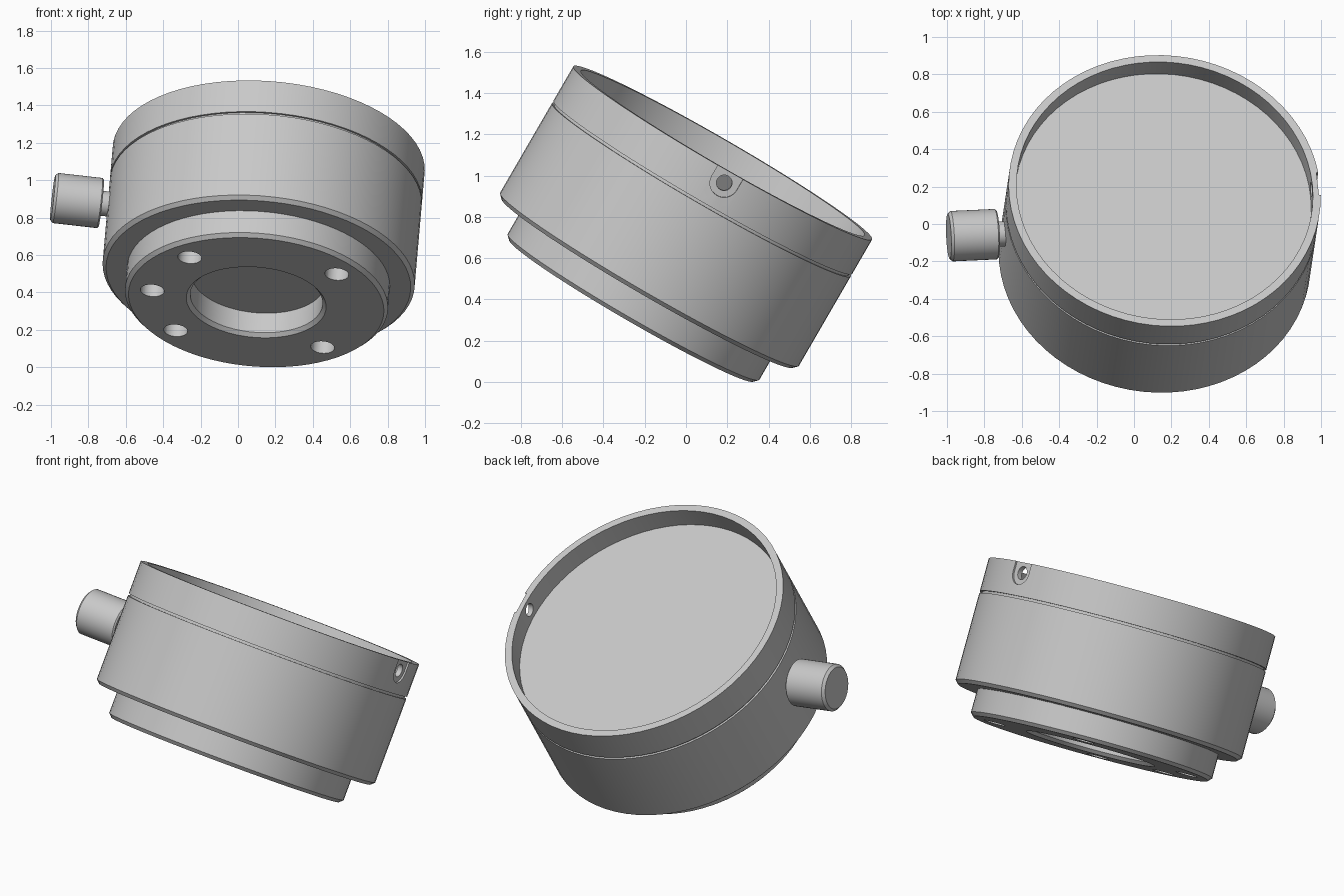
import bpy, bmesh
from math import radians, sin, cos, pi
from mathutils import Matrix, Vector

cube = bpy.data.objects.get("Cube")
if cube:
    bpy.data.objects.remove(cube, do_unlink=True)

grey = bpy.data.materials.new("light_grey")
grey.use_nodes = True
grey.diffuse_color = (0.58, 0.58, 0.58, 1)
grey.node_tree.nodes["Principled BSDF"].inputs["Base Color"].default_value = (0.58, 0.58, 0.58, 1)

# Whole gauge leans back; local z is its axis, with z = 0 at the rim
PLACE = (Matrix.Translation((0.164, 0.178, 1.11)) @ Matrix.Rotation(radians(5), 4, 'Y')
         @ Matrix.Rotation(radians(-30), 4, 'X') @ Matrix.Rotation(radians(3), 4, 'Z'))


def finish(name, bm, local=Matrix()):
    bmesh.ops.recalc_face_normals(bm, faces=bm.faces)
    mesh = bpy.data.meshes.new(name)
    bm.to_mesh(mesh)
    bm.free()
    mesh.materials.append(grey)
    obj = bpy.data.objects.new(name, mesh)
    obj.matrix_world = PLACE @ local
    bpy.context.collection.objects.link(obj)
    return obj


def lathe(name, profile, steps=72, closed=False, local=Matrix()):
    bm = bmesh.new()
    verts = [bm.verts.new((r, 0, z)) for r, z in profile]
    pairs = list(zip(verts, verts[1:]))
    if closed:
        pairs.append((verts[-1], verts[0]))
    edges = [bm.edges.new(p) for p in pairs]
    bmesh.ops.spin(bm, geom=verts + edges, cent=(0, 0, 0), axis=(0, 0, 1),
                   angle=2 * pi, steps=steps)
    bmesh.ops.remove_doubles(bm, verts=bm.verts, dist=1e-5)
    return finish(name, bm, local)


def rod(name, radius, low, high, local):
    return lathe(name, [(0, low), (radius, low), (radius, high), (0, high)], 32, local=local)


def select_only(obj):
    bpy.ops.object.select_all(action='DESELECT')
    obj.select_set(True)
    bpy.context.view_layer.objects.active = obj


def cut(obj, cutters):
    bpy.context.view_layer.update()
    for cutter in cutters:
        cutter.hide_render = True
        mod = obj.modifiers.new("cut", 'BOOLEAN')
        mod.operation = 'DIFFERENCE'
        mod.solver = 'EXACT'
        mod.object = cutter
        select_only(obj)
        bpy.ops.object.modifier_apply(modifier=mod.name)
        bpy.data.objects.remove(cutter, do_unlink=True)


# Housing with stepped foot, bottom recess and the groove under the bezel
housing = lathe("housing", [
    (0, -0.744), (0.355, -0.744), (0.355, -0.865), (0.375, -0.885), (0.685, -0.885),
    (0.705, -0.865), (0.705, -0.73), (0.817, -0.73), (0.837, -0.71), (0.837, -0.207),
    (0.825, -0.207), (0.825, -0.193), (0, -0.193)])

# Mounting holes in the foot
cut(housing, [rod("hole_cutter", 0.064, -1, -0.74, Matrix.Translation(
    (0.56 * cos(radians(a)), 0.56 * sin(radians(a)), 0))) for a in (45, 135, 180, 225, 315)])

# Bezel ring and recessed face plate
bezel = lathe("bezel", [(0.795, 0), (0.837, 0), (0.837, -0.193), (0.795, -0.193)], closed=True)
face_plate = lathe("face_plate", [(0, -0.126), (0.796, -0.126), (0.796, -0.19), (0, -0.19)])

# Flat U-shaped seat and through hole in the side of the bezel
bm = bmesh.new()
outline = [(0.07 * cos(pi + pi * i / 16), 0.07 * sin(pi + pi * i / 16) - 0.06) for i in range(17)]
outline += [(0.07, 0.1), (-0.07, 0.1)]
seat = bm.faces.new([bm.verts.new((0.824, y, z)) for y, z in outline])
side = bmesh.ops.extrude_face_region(bm, geom=[seat])["geom"]
bmesh.ops.translate(bm, vec=Vector((0.1, 0, 0)),
                    verts=[v for v in side if isinstance(v, bmesh.types.BMVert)])
seat_cutter = finish("seat_cutter", bm)
side_hole = rod("side_hole_cutter", 0.038, 0.7, 0.95,
                Matrix.Translation((0, 0, -0.06)) @ Matrix.Rotation(radians(90), 4, 'Y'))
cut(bezel, [seat_cutter, side_hole])

# Side knob on a thin neck
knob = lathe("side_knob", [
    (0, 0.8), (0.067, 0.8), (0.067, 0.873), (0.127, 0.873), (0.135, 0.881),
    (0.135, 1.119), (0.12, 1.134), (0, 1.134)], 40,
    local=Matrix.Translation((0, 0, -0.385)) @ Matrix.Rotation(radians(-90), 4, 'Y'))

for part in (housing, bezel, face_plate, knob):
    select_only(part)
    bpy.ops.object.shade_smooth_by_angle(angle=radians(25))
